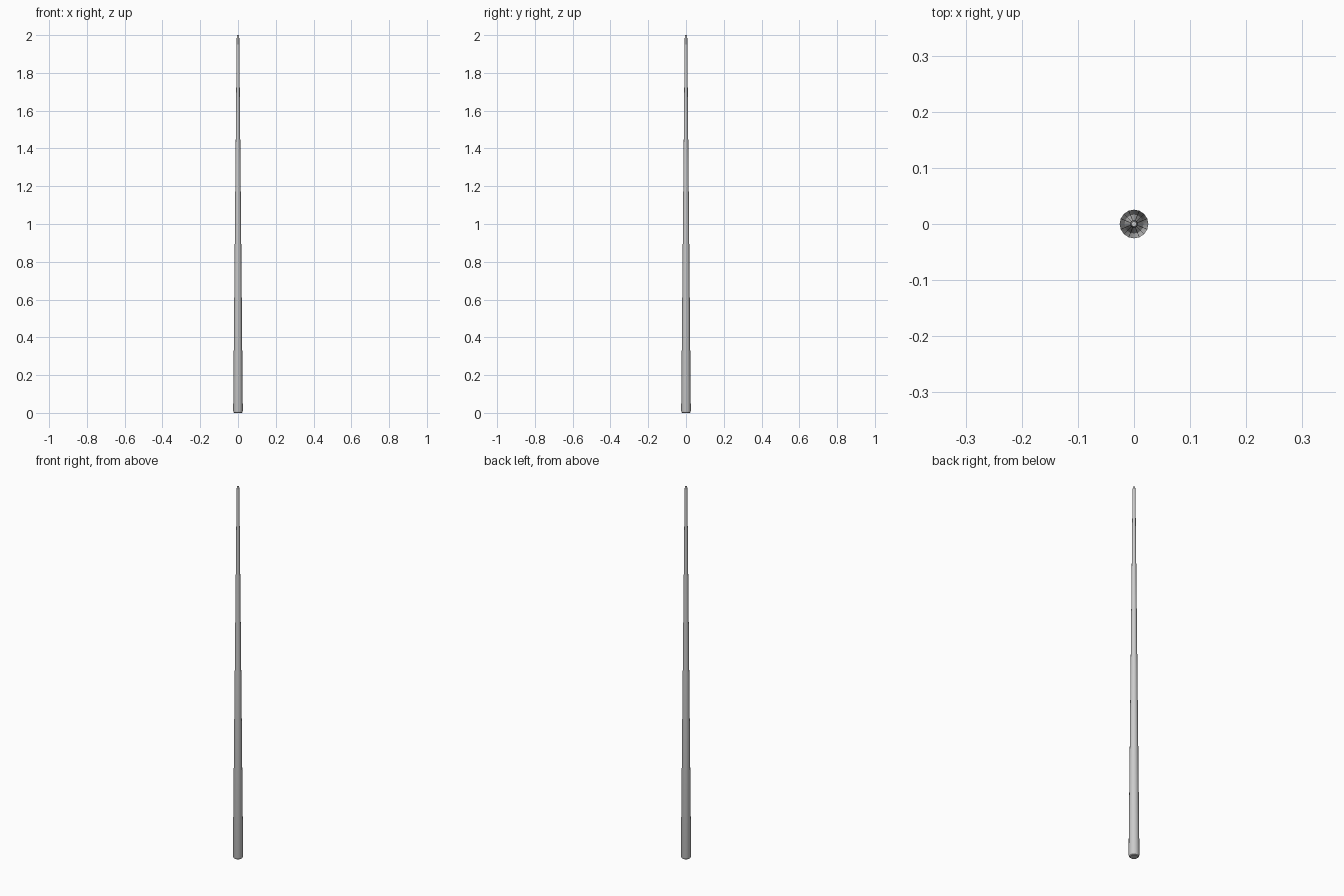
import bpy, bmesh
from math import cos, sin, tau

if "Cube" in bpy.data.objects:
    bpy.data.objects.remove(bpy.data.objects["Cube"])

SIDES = 16

def lathe(name, profile):
    """Closed faceted turning from (radius, height) points, bottom to top."""
    bm = bmesh.new()
    rings = [[bm.verts.new((r * cos(tau * i / SIDES), r * sin(tau * i / SIDES), z))
              for i in range(SIDES)] for r, z in profile]
    for a, b in zip(rings, rings[1:]):
        for i in range(SIDES):
            j = (i + 1) % SIDES
            bm.faces.new((a[i], a[j], b[j], b[i]))
    bm.faces.new(rings[0][::-1])
    bm.faces.new(rings[-1])
    mesh = bpy.data.meshes.new(name)
    bm.to_mesh(mesh)
    bm.free()
    obj = bpy.data.objects.new(name, mesh)
    bpy.context.collection.objects.link(obj)
    bpy.context.view_layer.objects.active = obj
    obj.select_set(True)
    bpy.ops.object.shade_smooth_by_angle()
    obj.select_set(False)

# Tapered stick: rounded butt, long straight taper, small rounded tip
lathe("tapered_shaft", [(0.019, 0.0), (0.023, 0.003), (0.0255, 0.012),
                        (0.0162, 1.0), (0.0068, 1.98),
                        (0.0062, 1.992), (0.0045, 2.0)])
